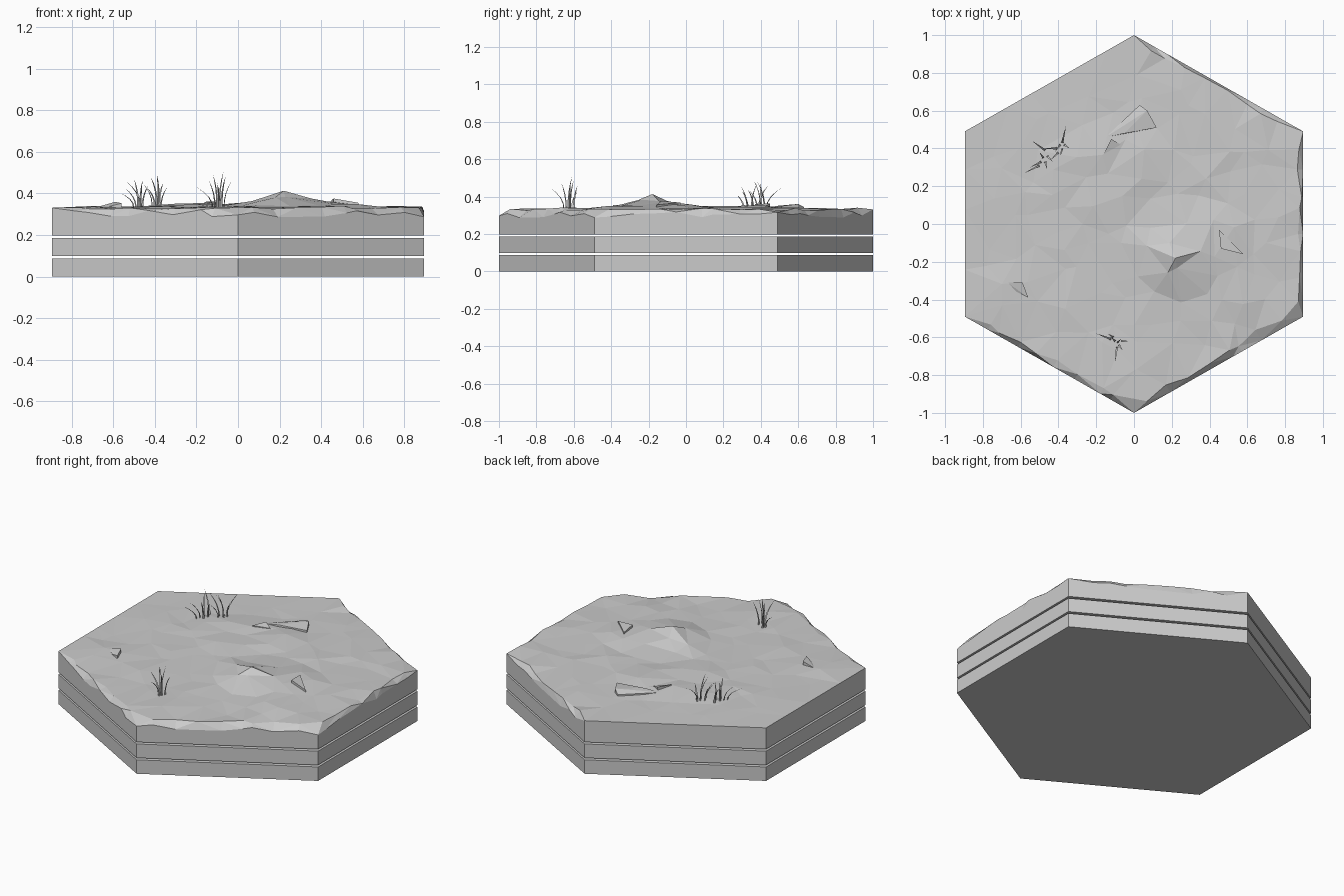
import bpy, bmesh, math, random
from mathutils import Vector, noise
from mathutils.geometry import delaunay_2d_cdt

rng = random.Random(7)
cube = bpy.data.objects.get("Cube")
if cube:
    bpy.data.objects.remove(cube)

stone = bpy.data.materials.new("stone_grey")
stone.use_nodes = True
stone.diffuse_color = (0.6, 0.6, 0.6, 1)
stone.node_tree.nodes["Principled BSDF"].inputs["Base Color"].default_value = (0.6, 0.6, 0.6, 1)

HALF, SIDE, BASE = 0.896, 0.49, 0.277
CORNERS = [Vector(c) for c in ((0, -1), (HALF, -SIDE), (HALF, SIDE),
                               (0, 1), (-HALF, SIDE), (-HALF, -SIDE))]


def add_object(name, bm):
    bmesh.ops.recalc_face_normals(bm, faces=bm.faces[:])
    mesh = bpy.data.meshes.new(name)
    bm.to_mesh(mesh)
    bm.free()
    mesh.materials.append(stone)
    obj = bpy.data.objects.new(name, mesh)
    bpy.context.collection.objects.link(obj)
    return obj


def slab(name, low, high):
    bm = bmesh.new()
    face = bm.faces.new([bm.verts.new((c.x, c.y, low)) for c in CORNERS])
    top = bmesh.ops.extrude_face_region(bm, geom=[face])["geom"]
    bmesh.ops.translate(bm, vec=(0, 0, high - low),
                        verts=[v for v in top if isinstance(v, bmesh.types.BMVert)])
    if not face.is_valid or len(bm.faces) < 8:
        bm.faces.new([v for v in bm.verts if v.co.z == low][:6])
    add_object(name, bm)


# Three separate layers
for label, low, high in (("lower_slab", 0, 0.087), ("middle_slab", 0.099, 0.186),
                         ("upper_slab", 0.198, BASE)):
    slab(label, low, high)

# Hills: x, y, height, radius in x, radius in y
HILLS = ((0.2, -0.19, 0.055, 0.17, 0.15), (0.42, -0.1, 0.03, 0.17, 0.17),
         (0.5, -0.38, 0.015, 0.12, 0.12), (-0.12, 0.1, 0.018, 0.2, 0.13),
         (-0.3, 0.38, 0.01, 0.25, 0.15), (0.15, 0.35, 0.014, 0.3, 0.15))


def ground(x, y):
    z = 0.334 + 0.007 * noise.noise((x * 4, y * 4, 2))
    for hx, hy, h, rx, ry in HILLS:
        z += h * math.exp(-((x - hx) / rx) ** 2 - ((y - hy) / ry) ** 2)
    return z


# Worn rim: how far each of the six edges is chipped back
WEAR = (0.075, 0.035, 0.03, 0.004, 0.003, 0.06)
rim, lip = [], []
for i, wear in enumerate(WEAR):
    a, b = CORNERS[i], CORNERS[(i + 1) % 6]
    inward = Vector((-(b - a).y, (b - a).x)).normalized()
    chipped = wear > 0.02
    steps = 9 if chipped else 5
    for k in range(steps):
        t = (k + (rng.uniform(-0.3, 0.3) if k else 0)) / steps
        p = a.lerp(b, t)
        sharp_corner = k == 0 and i > 2
        low = BASE + rng.uniform(0.008, 0.045)
        rim.append((p, low if chipped and not sharp_corner else 0.331))
        if k and chipped:
            q = p + inward * wear * rng.uniform(0.2, 1)
            lip.append((q, 0.333 + rng.uniform(-0.008, 0.008)))

# Scattered points make the faceted top
points = rim + lip
step = 0.135
for row in range(-7, 8):
    for col in range(-7, 8):
        p = Vector((col + (row % 2) / 2 + rng.uniform(-0.38, 0.38),
                    row + rng.uniform(-0.38, 0.38))) * step
        if abs(p.x) < HALF - 0.1 and abs(p.y) + abs(p.x) * 0.57 < 0.87:
            points.append((p, ground(*p) + rng.uniform(-0.005, 0.005)))
points.append((Vector((0.22, -0.18)), 0.413))
flat, _, faces, origin, _, _ = delaunay_2d_cdt(
    [p for p, _ in points], [], [list(range(len(rim)))], 1, 1e-5)
bm = bmesh.new()
verts = [bm.verts.new((p.x, p.y, points[o[0]][1])) for p, o in zip(flat, origin)]
for f in faces:
    bm.faces.new([verts[j] for j in f])
border = [e for e in bm.edges if e.is_boundary]
skirt = bmesh.ops.extrude_edge_only(bm, edges=border)["geom"]
for v in skirt:
    if isinstance(v, bmesh.types.BMVert):
        v.co.z = BASE
add_object("rocky_ground", bm)


# Loose rocks, each a convex hull of a few points above the ground
def rock(name, corners):
    bm = bmesh.new()
    for x, y, rise in corners:
        z = ground(x, y)
        bm.verts.new((x, y, z + rise))
        bm.verts.new((x, y, z - 0.02))
    bmesh.ops.convex_hull(bm, input=bm.verts[:])
    add_object(name, bm)


rock("long_rock", ((-0.15, 0.46, 0), (-0.02, 0.57, 0.012), (0.03, 0.63, 0.01),
                   (0.07, 0.6, 0.025), (0.12, 0.51, 0.01), (-0.05, 0.48, 0.01)))
rock("low_rock", ((-0.16, 0.37, 0.01), (-0.12, 0.45, 0.02), (-0.07, 0.42, 0)))
rock("small_rock", ((-0.67, -0.31, 0), (-0.59, -0.31, 0.022), (-0.56, -0.39, 0.015),
                    (-0.62, -0.36, 0)))
rock("hill_rock", ((0.45, -0.03, 0.008), (0.58, -0.16, 0.01), (0.46, -0.13, 0.012)))


# Grass blades bend outward from root to tip
def grass(name, blades):
    bm = bmesh.new()
    for x, y, tip_x, tip_y, tip_z in blades:
        root = Vector((x, y, ground(x, y) - 0.01))
        lean = Vector((tip_x - x, tip_y - y, 0))
        side = Vector((-lean.y, lean.x, 0)).normalized() * 0.007
        fold = lean.normalized() * 0.005
        rings = []
        for k in range(4):
            t = k / 4
            mid = root + lean * t ** 2 + Vector((0, 0, (tip_z - root.z) * t ** 0.85))
            w = 1 - t * 0.75
            rings.append([bm.verts.new(mid + o * w) for o in (side, fold, -side)])
        tip = bm.verts.new((tip_x, tip_y, tip_z))
        for j in range(3):
            n = (j + 1) % 3
            for r, s in zip(rings, rings[1:]):
                bm.faces.new((r[j], r[n], s[n], s[j]))
            bm.faces.new((rings[-1][j], rings[-1][n], tip))
    add_object(name, bm)


grass("back_grass", (
    (-0.5, 0.31, -0.58, 0.27, 0.41), (-0.49, 0.33, -0.55, 0.3, 0.43),
    (-0.48, 0.35, -0.5, 0.38, 0.47), (-0.47, 0.33, -0.46, 0.29, 0.46),
    (-0.46, 0.36, -0.43, 0.33, 0.44), (-0.47, 0.39, -0.54, 0.44, 0.46),
    (-0.41, 0.4, -0.48, 0.4, 0.47), (-0.39, 0.42, -0.42, 0.38, 0.48),
    (-0.38, 0.43, -0.36, 0.52, 0.45), (-0.38, 0.4, -0.39, 0.36, 0.49),
    (-0.37, 0.42, -0.34, 0.4, 0.43), (-0.4, 0.38, -0.44, 0.34, 0.43)))
grass("front_grass", (
    (-0.12, -0.61, -0.2, -0.58, 0.43), (-0.11, -0.6, -0.14, -0.58, 0.46),
    (-0.1, -0.62, -0.12, -0.6, 0.49), (-0.09, -0.63, -0.07, -0.61, 0.505),
    (-0.09, -0.65, -0.1, -0.73, 0.45), (-0.07, -0.62, -0.03, -0.62, 0.46),
    (-0.08, -0.64, -0.06, -0.67, 0.48)))
